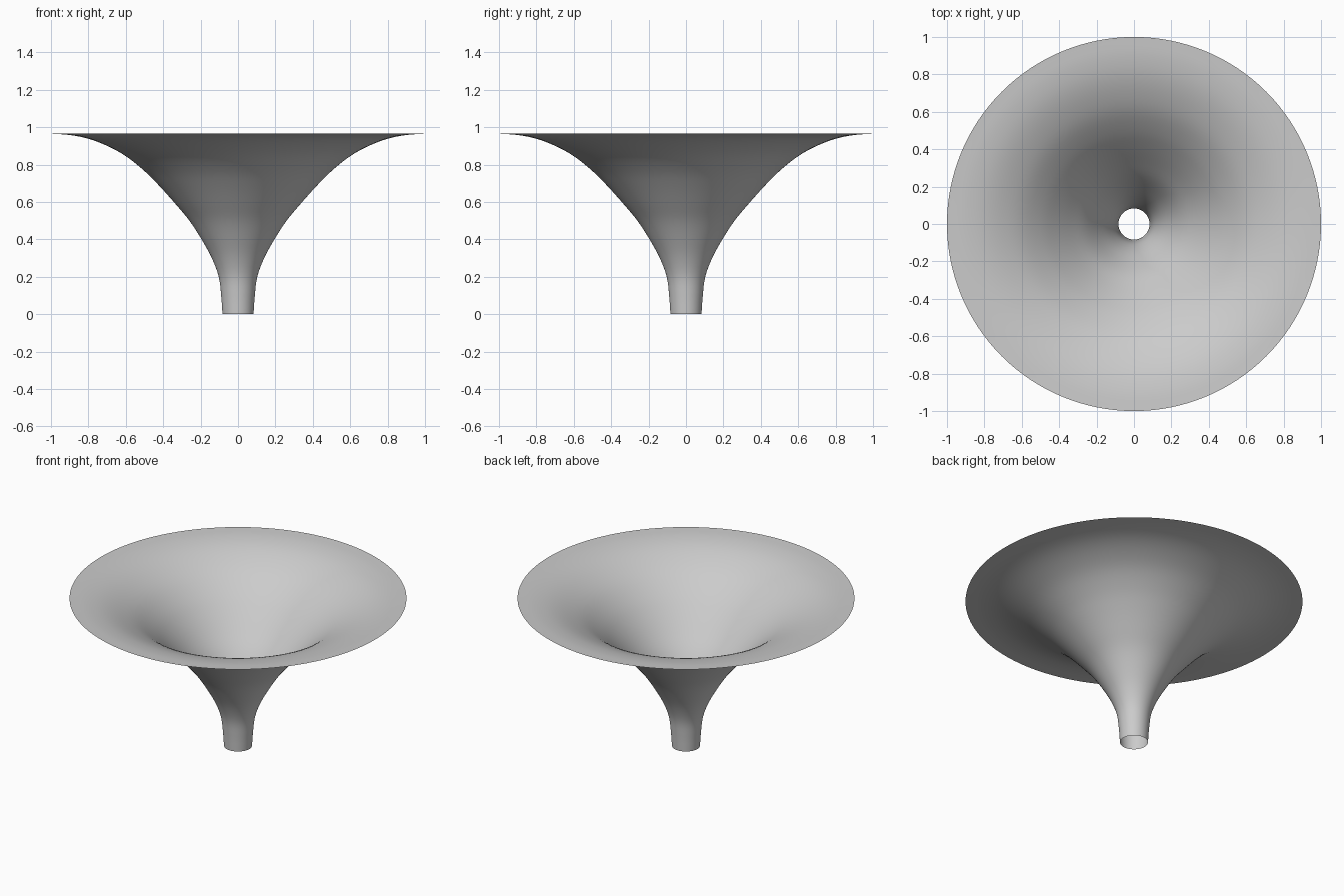
import bpy, bmesh, math
from mathutils import Vector

cube = bpy.data.objects.get("Cube")
if cube:
    bpy.data.objects.remove(cube, do_unlink=True)

SIDES = 128
STEPS = 4

# Radius and height along the flared wall
profile = [(0.083, 0), (0.09, 0.1), (0.103, 0.2), (0.14, 0.3), (0.195, 0.4),
           (0.26, 0.5), (0.335, 0.59), (0.42, 0.685), (0.5, 0.765), (0.6, 0.845),
           (0.7, 0.9), (0.8, 0.938), (0.9, 0.958), (1.0, 0.965)]


def smooth_path(points):
    """Catmull-Rom curve through the points."""
    p = [Vector(q) for q in points]
    p = [2 * p[0] - p[1]] + p + [2 * p[-1] - p[-2]]
    path = []
    for a, b, c, d in zip(p, p[1:], p[2:], p[3:]):
        for i in range(STEPS):
            t = i / STEPS
            path.append(b + 0.5 * t * ((c - a) + t * ((2 * a - 5 * b + 4 * c - d)
                        + t * (3 * (b - c) + d - a))))
    return path + [p[-2]]


# Plain grey material
grey = bpy.data.materials.new("light grey")
grey.use_nodes = True
colour = (0.6, 0.6, 0.6, 1)
grey.diffuse_color = colour
grey.node_tree.nodes["Principled BSDF"].inputs["Base Color"].default_value = colour

# Open funnel: one thin wall spun around the upright axis
bm = bmesh.new()
verts = [bm.verts.new((q.x, 0, q.y)) for q in smooth_path(profile)]
edges = [bm.edges.new(pair) for pair in zip(verts, verts[1:])]
bmesh.ops.spin(bm, geom=verts + edges, cent=(0, 0, 0), axis=(0, 0, 1),
               angle=math.tau, steps=SIDES, use_merge=True)
bmesh.ops.remove_doubles(bm, verts=bm.verts, dist=0.0001)
bmesh.ops.recalc_face_normals(bm, faces=bm.faces)

# Face the wall outward and down
bm.normal_update()
if sum(f.normal.z for f in bm.faces) > 0:
    bmesh.ops.reverse_faces(bm, faces=bm.faces)
for face in bm.faces:
    face.smooth = True

mesh = bpy.data.meshes.new("funnel")
bm.to_mesh(mesh)
bm.free()
mesh.materials.append(grey)
funnel = bpy.data.objects.new("funnel", mesh)
bpy.context.collection.objects.link(funnel)
